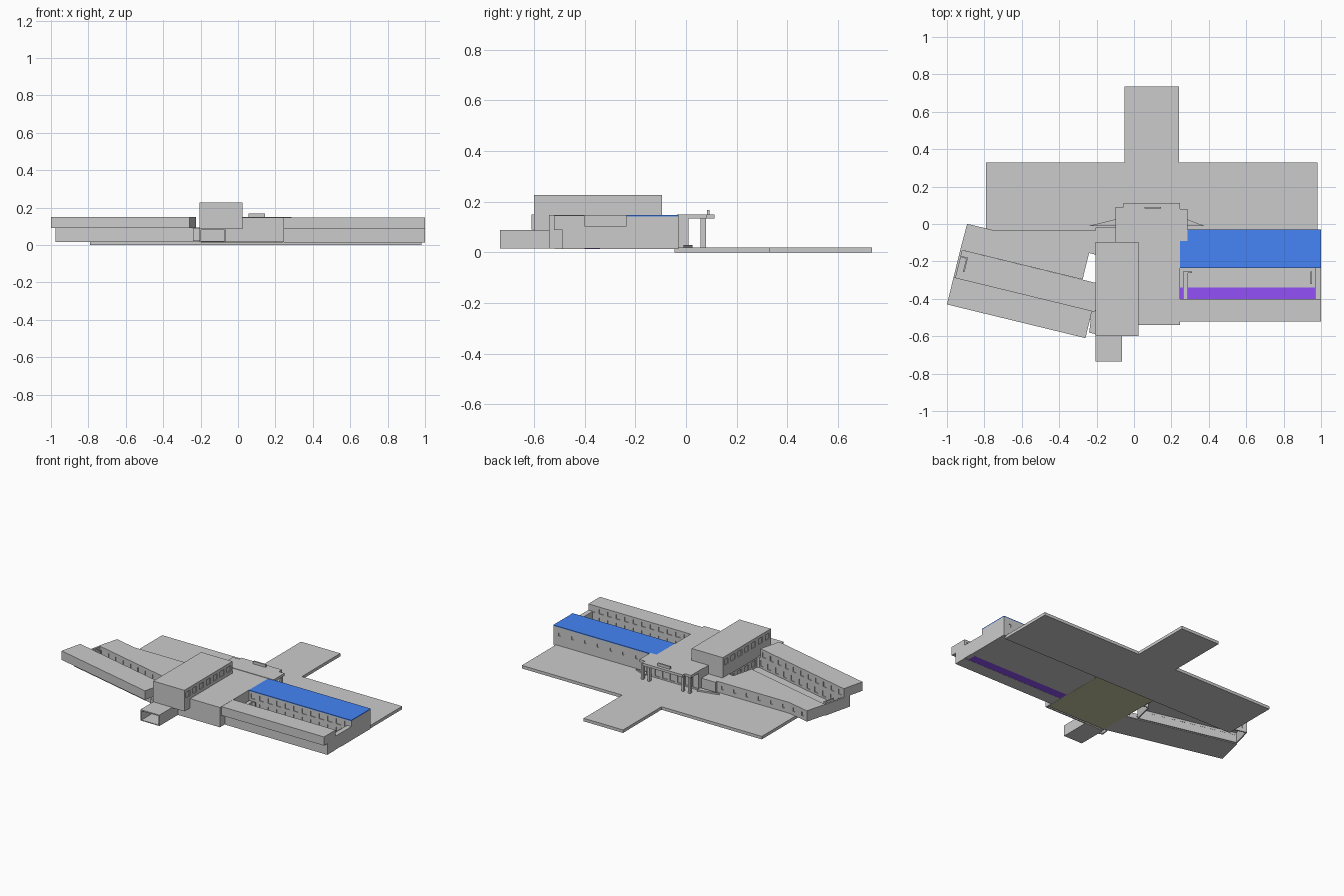
import bpy, bmesh
from mathutils import Matrix, Vector

T = 0.008  # wall thickness


def make(name, bm, color=None):
    me = bpy.data.meshes.new(name)
    bm.to_mesh(me)
    bm.free()
    ob = bpy.data.objects.new(name, me)
    bpy.context.collection.objects.link(ob)
    if color:
        mat = bpy.data.materials.new(name + "_colour")
        mat.diffuse_color = (*color, 1)
        me.materials.append(mat)
    return ob


def cuboid(bm, x0, x1, y0, y1, z0, z1, M=Matrix()):
    c = Matrix.Translation(((x0 + x1) / 2, (y0 + y1) / 2, (z0 + z1) / 2))
    s = Matrix.Diagonal((x1 - x0, y1 - y0, z1 - z0, 1))
    bmesh.ops.create_cube(bm, size=1, matrix=M @ c @ s)


def box(name, *dims, color=None):
    bm = bmesh.new()
    cuboid(bm, *dims)
    return make(name, bm, color)


def plate(bm, pts, z0, z1):
    f = bm.faces.new([bm.verts.new((x, y, z0)) for x, y in pts])
    if z1 > z0:
        r = bmesh.ops.extrude_face_region(bm, geom=[f])
        for v in r["geom"]:
            if isinstance(v, bmesh.types.BMVert):
                v.co.z = z1
    bmesh.ops.recalc_face_normals(bm, faces=bm.faces)


def slab(name, pts, z0, z1, color=None):
    bm = bmesh.new()
    plate(bm, pts, z0, z1)
    return make(name, bm, color)


def rect(x0, x1, y0, y1):
    return [(x0, y0), (x1, y0), (x1, y1), (x0, y1)]


def wall(bm, a, b, z0, z1, n=0, w=0.03, rows=()):
    """Wall from a to b, thick to the left, with rows of n glazed openings."""
    d = Vector(b) - Vector(a)
    L = d.length
    d.normalize()
    M = Matrix(((d.x, -d.y, 0, a[0]), (d.y, d.x, 0, a[1]), (0, 0, 1, 0), (0, 0, 0, 1)))
    z = z0
    for lo, hi in (rows if n else ()):
        cuboid(bm, 0, L, 0, T, z, lo, M)
        x = 0
        for i in range(n):
            c = L * (i + 0.5) / n
            cuboid(bm, x, c - w / 2, 0, T, lo, hi, M)
            cuboid(bm, c - w / 2, c + w / 2, T * 0.6, T * 0.8, lo, hi, M)
            x = c + w / 2
        cuboid(bm, x, L, 0, T, lo, hi, M)
        z = hi
    cuboid(bm, 0, L, 0, T, z, z1, M)


def shell(name, pts, z0, z1, windows={}, roof_color=None):
    """Hollow block: one wall per edge (counter-clockwise) and a roof, open below."""
    bm = bmesh.new()
    plate(bm, pts, z1 - 0.006, z1)
    if roof_color:
        make(name + "_roof", bm, roof_color)
        bm = bmesh.new()
    for i, a in enumerate(pts):
        wall(bm, a, pts[(i + 1) % len(pts)], z0, z1 - 0.006, *windows.get(i, ()))
    return make(name + "_block", bm)


# Plaza and walkway
slab("plaza", [(-0.79, -0.045), (0.98, -0.045), (0.98, 0.33), (0.24, 0.33),
               (0.24, 0.735), (-0.05, 0.735), (-0.05, 0.33), (-0.79, 0.33)], 0, 0.02)
slab("ramp_right", [(0.285, -0.01), (0.375, -0.01), (0.285, 0.025)], 0.015, 0.03)
slab("ramp_left", [(-0.24, -0.01), (-0.1, -0.01), (-0.1, 0.025)], 0.015, 0.03)

# Central hall
low, high = (0.035, 0.072), (0.095, 0.13)
shell("hall", [(-0.2, -0.54), (0.245, -0.54), (0.245, -0.09), (0.285, -0.09), (0.285, 0.01),
               (-0.1, 0.01), (-0.1, -0.095), (-0.2, -0.095)], 0.015, 0.147,
      {4: (7, 0.035, [(0.03, 0.12)]), 7: (6, 0.035, [low])})
box("hall_floor", -0.2, 0.24, -0.52, -0.045, 0.014, 0.017, color=(0.58, 0.58, 0.36))
shell("hall_link", rect(-0.205, -0.1, -0.095, -0.02), 0.015, 0.09)

# Entrance porch roof, columns and roof upstand
slab("porch_roof", [(-0.1, -0.035), (0.287, -0.035), (0.287, 0.08), (0.245, 0.08), (0.245, 0.113),
                    (-0.055, 0.113), (-0.055, 0.09), (-0.1, 0.09)], 0.133, 0.15)
bm = bmesh.new()
for x in (-0.085, -0.035, 0.215, 0.262):
    cuboid(bm, x, x + 0.015, 0.058, 0.078, 0.02, 0.134)
make("porch_columns", bm)
box("roof_upstand", 0.055, 0.145, 0.082, 0.092, 0.145, 0.168)

# Upper block over the hall
trow = [(0.168, 0.205)]
shell("upper", rect(-0.205, 0.025, -0.6, -0.095), 0.087, 0.226,
      {1: (7, 0.04, trow), 3: (7, 0.04, trow)})
box("upper_soffit", -0.205, 0.025, -0.6, -0.54, 0.085, 0.089)

# Front entrance tunnel, open at the front
bm = bmesh.new()
cuboid(bm, -0.205, -0.197, -0.735, -0.54, 0.015, 0.088)
cuboid(bm, -0.073, -0.065, -0.735, -0.54, 0.015, 0.088)
cuboid(bm, -0.197, -0.073, -0.735, -0.54, 0.08, 0.088)
cuboid(bm, -0.197, -0.073, -0.735, -0.54, 0.015, 0.02)
make("entrance_tunnel", bm)

# Right wing: back bar with blue roof, courtyard, front bar with overhang
shell("right_back", rect(0.245, 1.0, -0.235, -0.03), 0.015, 0.147,
      {0: (12, 0.035, [low, high]), 2: (8, 0.014, [(0.085, 0.105)])}, (0.06, 0.235, 0.92))
shell("right_front_lower", rect(0.245, 1.0, -0.487, -0.4), 0.015, 0.092,
      {2: (12, 0.035, [low])})
shell("right_front_upper", rect(0.245, 1.0, -0.522, -0.4), 0.09, 0.146,
      {2: (12, 0.035, [(0.1, 0.13)])})
box("right_overhang_soffit", 0.245, 1.0, -0.522, -0.48, 0.088, 0.091)
box("right_court_floor", 0.245, 1.0, -0.34, -0.03, 0.013, 0.017)
box("right_front_floor", 0.245, 1.0, -0.487, -0.4, 0.013, 0.017)
box("right_court_strip", 0.245, 0.968, -0.4, -0.34, 0.014, 0.017, color=(0.29, 0.08, 0.94))
box("right_court_end", 0.968, 1.0, -0.4, -0.235, 0.015, 0.105)
bm = bmesh.new()
cuboid(bm, 0.262, 0.288, -0.4, -0.255, 0.017, 0.09)
cuboid(bm, 0.288, 0.31, -0.262, -0.255, 0.017, 0.09)
cuboid(bm, 0.945, 0.952, -0.32, -0.255, 0.017, 0.09)
make("right_court_partitions", bm)


# Left wing, turned towards the front: u runs along it, v across it
def at(u, v):
    return (-1 + 0.9716 * u + 0.2363 * v, -0.43 - 0.2363 * u + 0.9716 * v)


def turned(u0, u1, v0, v1):
    return [at(u0, v0), at(u1, v0), at(u1, v1), at(u0, v1)]


shell("left_back", [(-0.892, 0.001), at(0, 0.3), (-0.275, -0.297), (-0.24, -0.155),
                    (-0.2, -0.165), (-0.2, -0.035), (-0.74, -0.036)], 0.02, 0.092,
      {1: (10, 0.03, [low]), 5: (6, 0.016, [(0.045, 0.07)]), 6: (2, 0.016, [(0.045, 0.07)])})
shell("left_front_lower", turned(0, 0.79, 0.1, 0.15), 0.02, 0.092, {2: (11, 0.03, [low])})
shell("left_front_upper", turned(0, 0.762, 0, 0.15), 0.09, 0.15, {2: (11, 0.03, [(0.1, 0.132)])})
slab("left_court_floor", turned(0, 0.8, 0.1, 0.3), 0.016, 0.021)
slab("left_court_end", turned(0, 0.012, 0.15, 0.3), 0.02, 0.09)
bm = bmesh.new()
wall(bm, at(0.05, 0.19), at(0.05, 0.27), 0.02, 0.085)
wall(bm, at(0.05, 0.27), at(0.015, 0.27), 0.02, 0.085)
make("left_court_partition", bm)
shell("left_corner_link", [(-0.24, -0.58), (-0.2, -0.59), (-0.2, -0.46), (-0.225, -0.47)], 0.02, 0.09)
